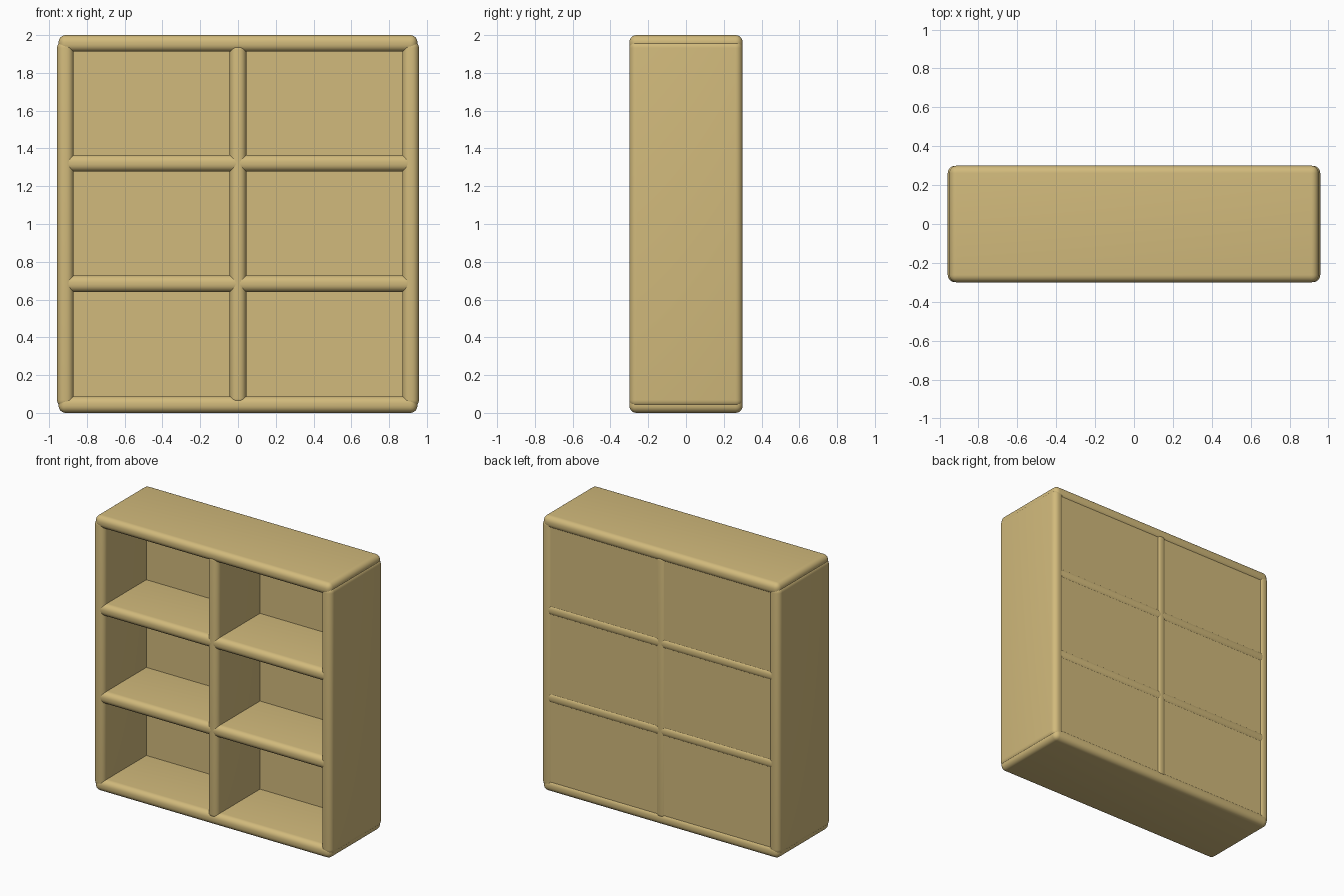
import bpy

if "Cube" in bpy.data.objects:
    bpy.data.objects.remove(bpy.data.objects["Cube"])

wood = bpy.data.materials.new("light_wood")
wood.diffuse_color = (0.64, 0.49, 0.20, 1)
wood.use_nodes = True
wood.node_tree.nodes["Principled BSDF"].inputs["Base Color"].default_value = wood.diffuse_color


def board(name, x, y, z, radius=0.038):
    """Box given as (min, max) per axis, with rounded edges."""
    center = [(a + b) / 2 for a, b in (x, y, z)]
    bpy.ops.mesh.primitive_cube_add(size=1, location=center)
    ob = bpy.context.object
    ob.name = name
    ob.scale = [b - a for a, b in (x, y, z)]
    bpy.ops.object.transform_apply(location=False, rotation=False, scale=True)
    ob.data.materials.append(wood)
    if radius:
        bev = ob.modifiers.new("round_edges", 'BEVEL')
        bev.width = radius
        bev.segments = 6
        bev.limit_method = 'NONE'
        bpy.ops.object.modifier_apply(modifier=bev.name)
        bpy.ops.object.shade_smooth_by_angle()
    return ob


T = 0.088   # board thickness
D = 0.30    # half depth

# top and bottom boards
board("bottom_board", (-0.95, 0.95), (-D, D), (0, T))
board("top_board", (-0.95, 0.95), (-D, D), (2 - T, 2))

# side panels, slightly proud of the top and bottom ends
for side, name in ((-1, "left_side"), (1, "right_side")):
    c = side * (0.958 - T / 2)
    board(name, (c - T / 2, c + T / 2), (-D + 0.0005, D - 0.0005), (0.03, 1.97))

# centre divider
board("center_divider", (-T / 2, T / 2), (-D + 0.001, D - 0.001), (0.04, 1.96))

# two shelves evenly spaced between bottom and top
for i, name in ((1, "lower_shelf"), (2, "upper_shelf")):
    c = T / 2 + i * (2 - T) / 3 + 0.003
    board(name, (-0.93, 0.93), (-D + 0.0015, D - 0.0015), (c - T / 2, c + T / 2))

# back panel, just below the rear rounded edges
board("back_panel", (-0.92, 0.92), (0.19, 0.291), (0.04, 1.96), radius=0)
